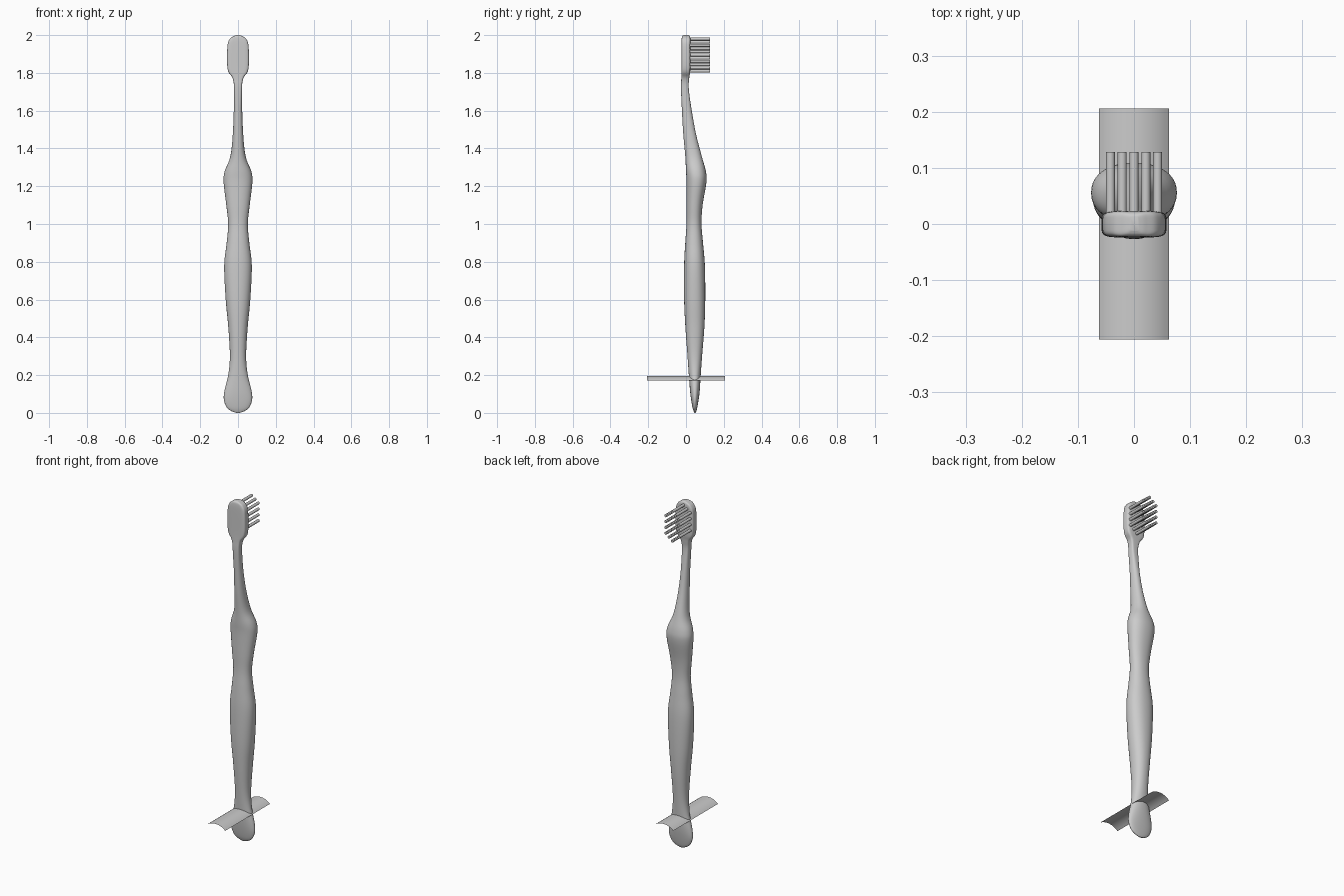
import bpy, bmesh, math
from mathutils import Vector, Matrix

cube = bpy.data.objects.get("Cube")
if cube:
    bpy.data.objects.remove(cube)

grey = bpy.data.materials.new("plain grey")
grey.use_nodes = True
colour = (0.6, 0.6, 0.6, 1)
grey.diffuse_color = colour
grey.node_tree.nodes["Principled BSDF"].inputs["Base Color"].default_value = colour


def finish(bm, name, angle):
    """Turn a bmesh into a shaded object with the grey material."""
    mesh = bpy.data.meshes.new(name)
    bm.to_mesh(mesh)
    bm.free()
    mesh.materials.append(grey)
    obj = bpy.data.objects.new(name, mesh)
    bpy.context.collection.objects.link(obj)
    bpy.ops.object.select_all(action="DESELECT")
    obj.select_set(True)
    bpy.context.view_layer.objects.active = obj
    bpy.ops.object.shade_smooth_by_angle(angle=math.radians(angle))
    return obj


def spline(points, steps):
    """Smooth path through all the points."""
    vecs = [Vector(p) for p in points]
    ends = [vecs[0]] + vecs + [vecs[-1]]
    path = []
    for a, b, c, d in zip(ends, ends[1:], ends[2:], ends[3:]):
        for i in range(steps):
            t = i / steps
            path.append(b + (c - a) * t / 2
                        + (a * 2 - b * 5 + c * 4 - d) * t * t / 2
                        + (b * 3 - a - c * 3 + d) * t ** 3 / 2)
    return path + [vecs[-1]]


def signed_power(value, power):
    return math.copysign(abs(value) ** power, value)


def cross_section(bm, z, half_width, front, back, sides=40):
    """Rounded section: oval on the handle, boxy on the head."""
    boxiness = min(max((z - 1.6) / 0.2, 0), 1)
    power = 2 / (2.2 + 3 * boxiness)
    middle, depth = (front + back) / 2, (back - front) / 2
    ring = []
    for i in range(sides):
        a = math.tau * i / sides
        x = half_width * signed_power(math.cos(a), power)
        y = middle + depth * signed_power(math.sin(a), power)
        ring.append(bm.verts.new((x, y, z)))
    return ring


# Handle, neck and head: height, half width, front edge, back edge
stations = [
    (0, 0.008, 0.045, 0.05), (0.01, 0.036, 0.04, 0.055),
    (0.03, 0.06, 0.034, 0.06), (0.07, 0.075, 0.027, 0.067),
    (0.12, 0.071, 0.021, 0.073), (0.2, 0.052, 0.015, 0.078),
    (0.3, 0.043, 0.008, 0.085), (0.45, 0.051, -0.003, 0.097),
    (0.6, 0.065, -0.01, 0.102), (0.78, 0.073, -0.01, 0.1),
    (0.9, 0.06, -0.004, 0.09), (1, 0.052, 0.003, 0.082),
    (1.1, 0.062, 0.003, 0.088), (1.22, 0.076, 0.003, 0.108),
    (1.28, 0.07, 0, 0.105), (1.36, 0.04, -0.004, 0.083),
    (1.5, 0.026, -0.016, 0.048), (1.7, 0.021, -0.026, 0.016),
    (1.77, 0.028, -0.025, 0.017), (1.82, 0.055, -0.024, 0.023),
    (1.94, 0.056, -0.024, 0.023), (1.98, 0.043, -0.023, 0.023),
    (1.995, 0.022, -0.02, 0.02), (2, 0.008, -0.012, 0.014),
]
bm = bmesh.new()
rings = [cross_section(bm, *station) for station in spline(stations, 5)]
for low, high in zip(rings, rings[1:]):
    for i in range(len(low)):
        j = (i + 1) % len(low)
        bm.faces.new((low[i], low[j], high[j], high[i]))
bm.faces.new(rings[0][::-1])
bm.faces.new(rings[-1])
bmesh.ops.recalc_face_normals(bm, faces=bm.faces)
finish(bm, "brush_body", 45)

# Bristle tufts in staggered columns, pointing backwards
bm = bmesh.new()
pitch = 0.034
for column in range(-2, 3):
    count = 6 - abs(column)
    for row in range(count):
        z = 1.895 + (row - (count - 1) / 2) * pitch
        place = Matrix.Translation((column * 0.021, 0.071, z))
        bmesh.ops.create_cone(
            bm, cap_ends=True, segments=16, radius1=0.008, radius2=0.008,
            depth=0.114, matrix=place @ Matrix.Rotation(math.pi / 2, 4, "X"))
finish(bm, "bristles", 40)

# Thin arched strip crossing the handle near its foot
bm = bmesh.new()
half, rise, segments = 0.062, 0.024, 16
radius = (half * half + rise * rise) / (2 * rise)
sweep = math.asin(half / radius)
previous = None
for i in range(segments + 1):
    a = sweep * (2 * i / segments - 1)
    x, z = radius * math.sin(a), 0.195 - radius * (1 - math.cos(a))
    edge = [bm.verts.new((x, y, z)) for y in (-0.206, 0.206)]
    if previous:
        bm.faces.new((previous[0], edge[0], edge[1], previous[1]))
    previous = edge
finish(bm, "arched_strip", 40)
